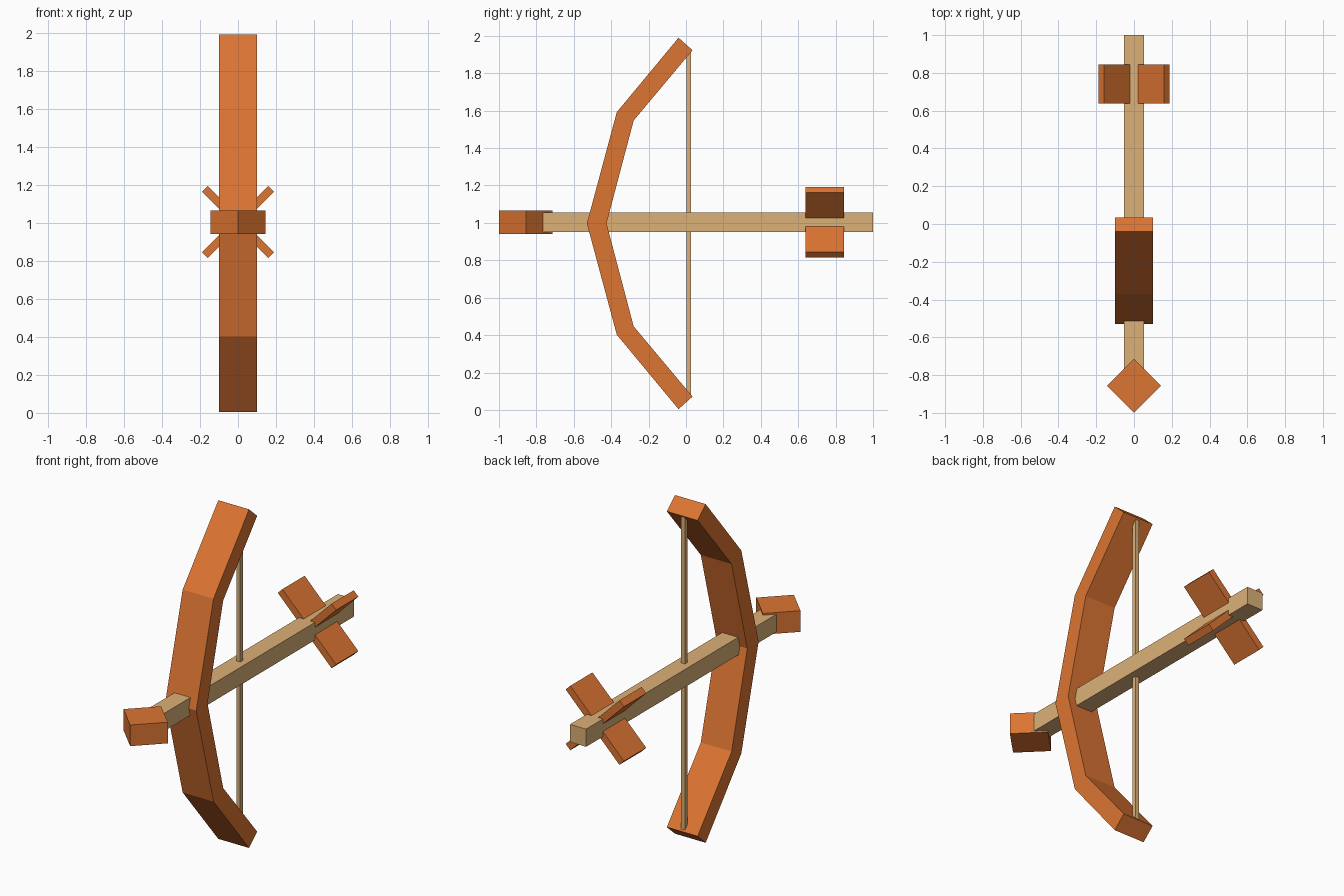
import bpy, bmesh
from math import radians
from mathutils import Matrix

default = bpy.data.objects.get("Cube")
if default:
    bpy.data.objects.remove(default, do_unlink=True)

MID = 1.0  # height of the arrow axis


def material(name, rgb):
    m = bpy.data.materials.new(name)
    m.use_nodes = True
    m.diffuse_color = (*rgb, 1)
    bsdf = next(n for n in m.node_tree.nodes if n.type == 'BSDF_PRINCIPLED')
    bsdf.inputs["Base Color"].default_value = (*rgb, 1)
    return m


orange = material("orange wood", (0.72, 0.178, 0.033))
tan = material("pale tan wood", (0.72, 0.44, 0.186))


def finish(name, bm, mat):
    bmesh.ops.recalc_face_normals(bm, faces=bm.faces)
    mesh = bpy.data.meshes.new(name)
    bm.to_mesh(mesh)
    bm.free()
    mesh.materials.append(mat)
    obj = bpy.data.objects.new(name, mesh)
    bpy.context.collection.objects.link(obj)
    return obj


def box(name, size, centre, mat, angle=0, axis='Z'):
    bm = bmesh.new()
    bmesh.ops.create_cube(bm, size=1)
    turn = Matrix.Rotation(radians(angle), 4, axis)
    bm.transform(Matrix.Translation(centre) @ turn @ Matrix.Diagonal((*size, 1)))
    return finish(name, bm, mat)


# Bow: outer and inner edges of the upper limb, mirrored for the lower limb
outer = [(-0.53, 0), (-0.37, 0.595), (-0.04, 0.993)]
inner = [(-0.425, 0), (-0.28, 0.55), (0.035, 0.926)]


def both_limbs(edge):
    return [(y, -z) for y, z in reversed(edge[1:])] + edge


bm = bmesh.new()
rings = []
for (yo, zo), (yi, zi) in zip(both_limbs(outer), both_limbs(inner)):
    corners = [(-0.1, yo, zo), (0.1, yo, zo), (0.1, yi, zi), (-0.1, yi, zi)]
    rings.append([bm.verts.new((x, y, z + MID - 0.003)) for x, y, z in corners])
for a, b in zip(rings, rings[1:]):
    for i in range(4):
        j = (i + 1) % 4
        bm.faces.new((a[i], a[j], b[j], b[i]))
bm.faces.new(rings[0])
bm.faces.new(rings[-1])
finish("bow", bm, orange)

# Bowstring
box("bowstring", (0.025, 0.025, 1.86), (0, 0.015, MID - 0.003), tan)

# Arrow shaft and diamond-shaped head
box("arrow_shaft", (0.104, 1.8, 0.104), (0, 0.1, MID + 0.003), tan)
box("arrow_head", (0.203, 0.203, 0.124), (0, -0.856, MID + 0.003), orange, 45)

# Crossed fletching plates
for label, angle in (("rising", 45), ("falling", -45)):
    box("fletching_" + label, (0.493, 0.206, 0.042), (0, 0.742, MID + 0.004),
        orange, angle, 'Y')
